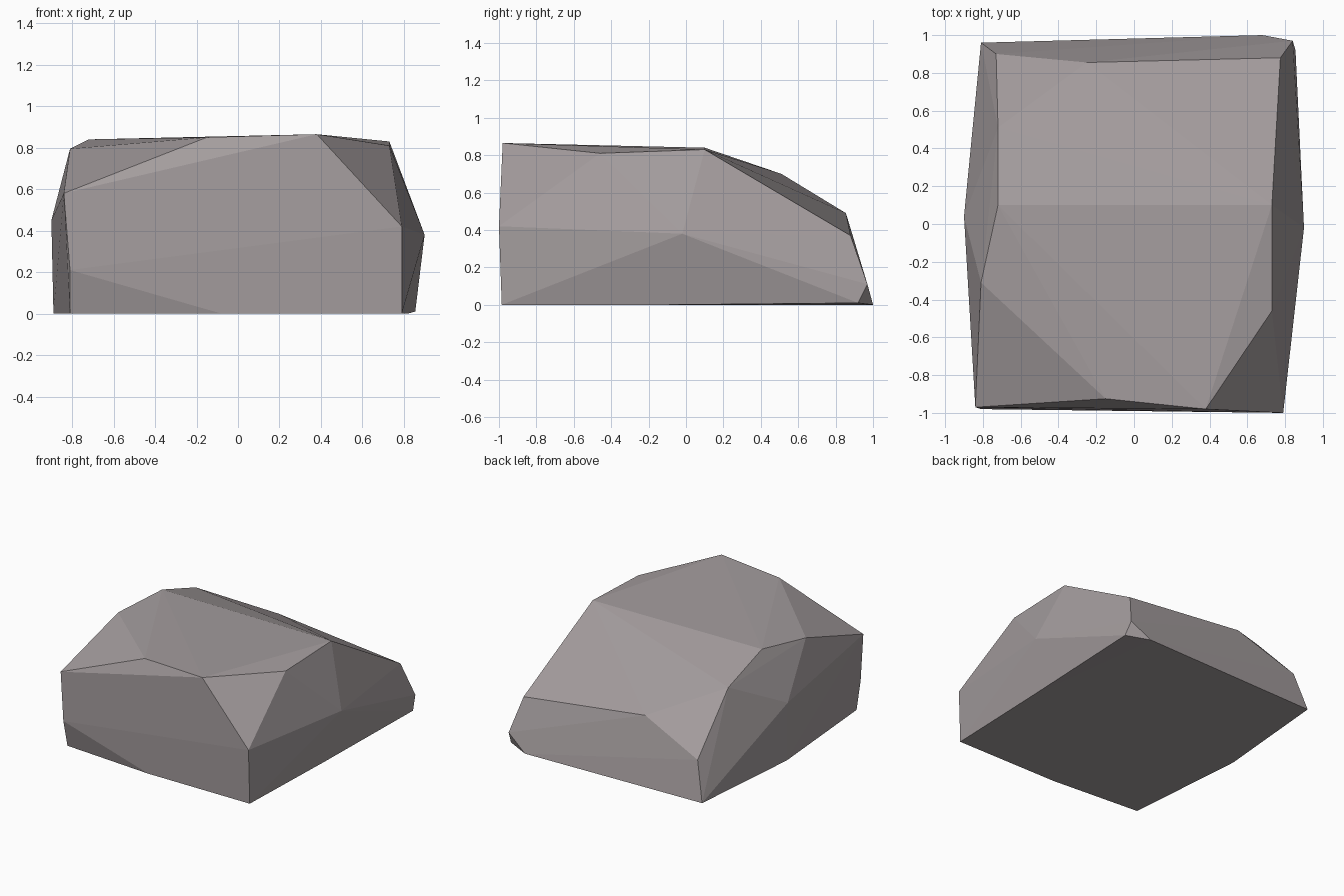
import bpy
import bmesh
import math

if "Cube" in bpy.data.objects:
    bpy.data.objects.remove(bpy.data.objects["Cube"])

# Warm grey stone colour
stone = bpy.data.materials.new("warm grey stone")
stone.diffuse_color = (0.37, 0.335, 0.34, 1)
stone.use_nodes = True
stone.node_tree.nodes["Principled BSDF"].inputs["Base Color"].default_value = stone.diffuse_color

# Corners of the boulder, grouped by region
front = [(0.79, -0.985, 0), (0.79, -1.0, 0.42), (0.38, -0.98, 0.865),
         (-0.15, -0.925, 0.85), (-0.84, -0.97, 0.58), (-0.81, -0.98, 0.21),
         (-0.08, -0.985, 0), (-0.81, -0.93, 0)]
left = [(-0.90, 0.04, 0.45), (-0.89, 0.04, 0)]
right = [(0.90, -0.02, 0.38), (0.82, -0.12, 0)]
top = [(0.73, -0.46, 0.81), (0.73, 0.10, 0.83), (-0.72, 0.10, 0.84),
       (-0.81, -0.31, 0.795), (-0.72, 0.51, 0.70)]
back = [(-0.81, 0.96, 0), (-0.73, 0.90, 0.29), (-0.25, 0.855, 0.49),
        (0.775, 0.88, 0.37), (0.84, 0.97, 0.11), (0.855, 0.92, 0.01),
        (0.68, 1.0, 0)]

# Chiselled boulder: convex shell around the corners, flat faces
bm = bmesh.new()
for co in front + left + right + top + back:
    bm.verts.new(co)
hull = bmesh.ops.convex_hull(bm, input=bm.verts)
loose = [v for v in bm.verts if not v.link_faces]
bmesh.ops.delete(bm, geom=loose, context='VERTS')
bmesh.ops.dissolve_limit(bm, angle_limit=math.radians(2),
                         verts=bm.verts, edges=bm.edges)
bmesh.ops.recalc_face_normals(bm, faces=bm.faces)

mesh = bpy.data.meshes.new("boulder")
bm.to_mesh(mesh)
bm.free()
mesh.materials.append(stone)
boulder = bpy.data.objects.new("boulder", mesh)
bpy.context.collection.objects.link(boulder)
